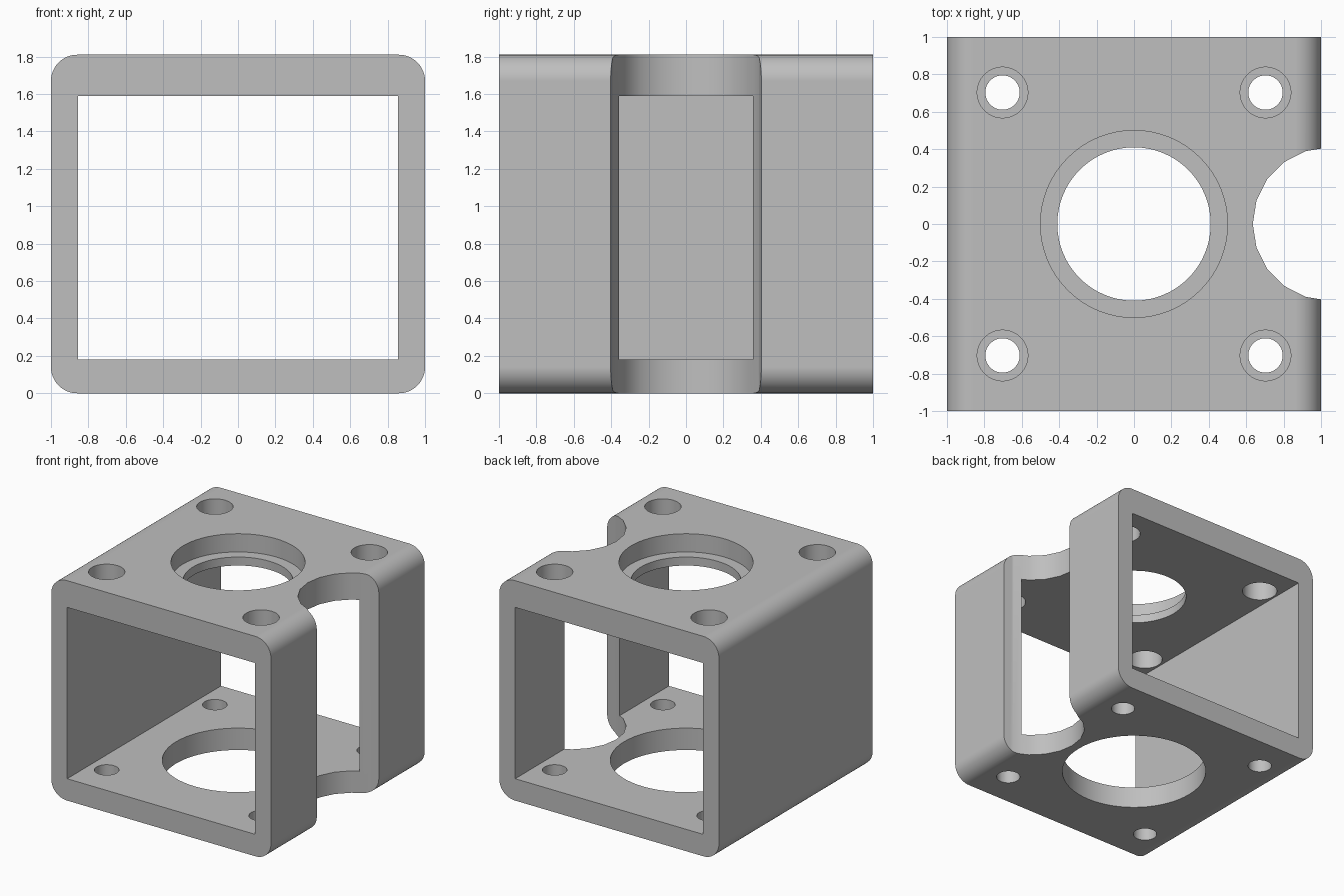
import bpy, bmesh, math
from mathutils import Matrix, Vector

if "Cube" in bpy.data.objects:
    bpy.data.objects.remove(bpy.data.objects["Cube"])

H = 1.81                     # overall height
FLOOR, CEIL = 0.18, 1.59     # inner opening in z
INNER = 0.855                # inner opening half width
R = 0.14                     # rounded outer edges

grey = bpy.data.materials.new("light_grey")
grey.diffuse_color = (0.52, 0.52, 0.52, 1)
grey.use_nodes = True
grey.node_tree.nodes["Principled BSDF"].inputs["Base Color"].default_value = grey.diffuse_color


def to_object(bm, name):
    bmesh.ops.recalc_face_normals(bm, faces=bm.faces)
    mesh = bpy.data.meshes.new(name)
    bm.to_mesh(mesh)
    bm.free()
    obj = bpy.data.objects.new(name, mesh)
    bpy.context.collection.objects.link(obj)
    return obj


def prism(name, outline, y0, y1):
    """Extrude an x/z outline along y."""
    bm = bmesh.new()
    face = bm.faces.new([bm.verts.new((x, y0, z)) for x, z in outline])
    new = bmesh.ops.extrude_face_region(bm, geom=[face])["geom"]
    verts = [v for v in new if isinstance(v, bmesh.types.BMVert)]
    bmesh.ops.translate(bm, verts=verts, vec=Vector((0, y1 - y0, 0)))
    return to_object(bm, name)


def cylinder(name, x, y, r, z0, z1, sides=64):
    bm = bmesh.new()
    bmesh.ops.create_cone(bm, cap_ends=True, segments=sides, radius1=r, radius2=r,
                          depth=z1 - z0)
    # create_cone starts on an axis, so a vertex points to -x for even sides
    bmesh.ops.rotate(bm, verts=bm.verts, matrix=Matrix.Rotation(math.pi / 2, 3, "Z"))
    bmesh.ops.translate(bm, verts=bm.verts, vec=(x, y, (z0 + z1) / 2))
    return to_object(bm, name)


def cut(body, cutter):
    cutter.hide_render = True
    mod = body.modifiers.new("cut", "BOOLEAN")
    mod.operation = "DIFFERENCE"
    mod.solver = "EXACT"
    mod.object = cutter
    bpy.context.view_layer.objects.active = body
    bpy.ops.object.modifier_apply(modifier=mod.name)
    bpy.data.objects.remove(cutter)


# Housing body: rounded rectangle extruded front to back
outline = []
for cx, cz, start in ((1 - R, H - R, 0), (-1 + R, H - R, 90), (-1 + R, R, 180), (1 - R, R, 270)):
    for i in range(13):
        a = math.radians(start + 7.5 * i)
        outline.append((cx + R * math.cos(a), cz + R * math.sin(a)))
body = prism("bracket_housing", outline, -1, 1)

# Rectangular opening from front to back
cut(body, prism("opening_cutter", [(-INNER, FLOOR), (INNER, FLOOR), (INNER, CEIL), (-INNER, CEIL)],
                -1.2, 1.2))

# Stepped bore in the top plate, wider bore in the bottom plate
cut(body, cylinder("top_bore_cutter", 0, 0, 0.41, 1.2, 2.1))
cut(body, cylinder("top_step_cutter", 0, 0, 0.50, 1.66, 2.1))
cut(body, cylinder("bottom_bore_cutter", 0, 0, 0.565, -0.3, 0.6))

# Corner screw holes: wide in the top plate, narrow in the bottom plate
for sx in (-1, 1):
    for sy in (-1, 1):
        cut(body, cylinder("top_hole_cutter", sx * 0.703, sy * 0.703, 0.136, 1.2, 2.1, 32))
        cut(body, cylinder("bottom_hole_cutter", sx * 0.703, sy * 0.703, 0.092, -0.3, 0.6, 32))

# Round notch through the full height of the right wall
cut(body, cylinder("notch_cutter", 1.045, 0, 0.41, -0.3, 2.1, 20))

# Colour and shading
body.data.materials.clear()
body.data.materials.append(grey)
for p in body.data.polygons:
    p.material_index = 0
bpy.ops.object.select_all(action="DESELECT")
body.select_set(True)
bpy.context.view_layer.objects.active = body
bpy.ops.object.shade_smooth_by_angle(angle=math.radians(30))
normals = body.modifiers.new("weighted_normals", "WEIGHTED_NORMAL")
normals.keep_sharp = True
